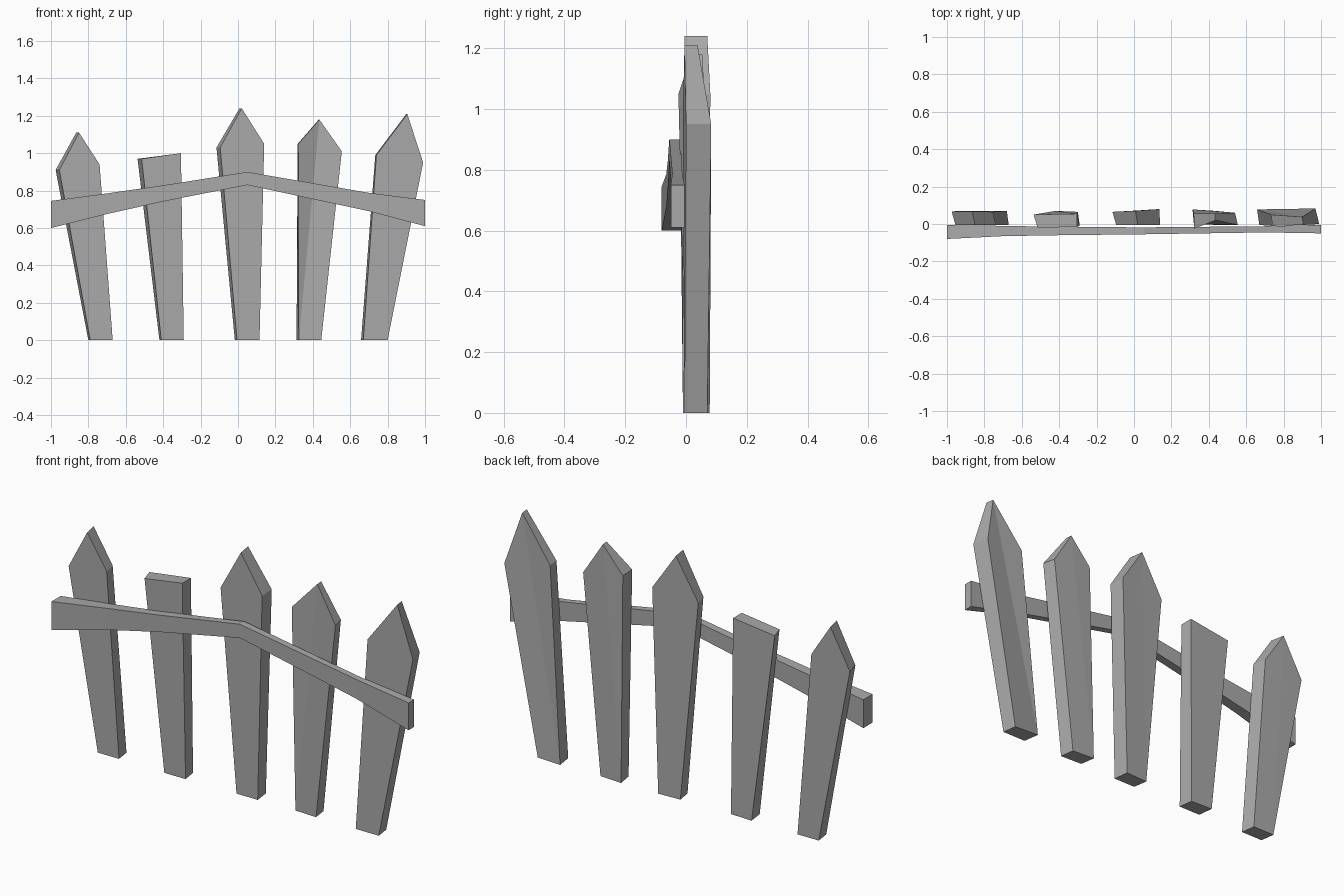
import bpy
import bmesh

cube = bpy.data.objects.get("Cube")
if cube:
    bpy.data.objects.remove(cube, do_unlink=True)

# One plain weathered grey for the whole fence
grey = bpy.data.materials.new("weathered_grey")
grey.use_nodes = True
colour = (0.4, 0.4, 0.4, 1.0)
grey.diffuse_color = colour
grey.node_tree.nodes["Principled BSDF"].inputs["Base Color"].default_value = colour


def finish(name, bm):
    """Turn a bmesh into a flat shaded grey object."""
    bmesh.ops.recalc_face_normals(bm, faces=bm.faces)
    mesh = bpy.data.meshes.new(name)
    bm.to_mesh(mesh)
    bm.free()
    mesh.materials.append(grey)
    obj = bpy.data.objects.new(name, mesh)
    bpy.context.collection.objects.link(obj)
    return obj


def picket(name, outline, front, back, shift):
    """Crooked board: outline runs bottom left, bottom right, up and round.
    front and back hold each corner's depth, shift each back corner's x offset."""
    bm = bmesh.new()
    near = [bm.verts.new((x, y, z)) for (x, z), y in zip(outline, front)]
    far = [bm.verts.new((x + s, y, z))
           for (x, z), y, s in zip(outline, back, shift)]
    count = len(outline)
    for ring in (near, far):
        bm.faces.new(ring[:4])
        if count == 5:  # pointed board, creased from the tip to the foot
            bm.faces.new((ring[0], ring[3], ring[4]))
    for i in range(count):
        j = (i + 1) % count
        bm.faces.new((near[i], near[j], far[j], far[i]))
    return finish(name, bm)


def rail(name, stations):
    """Square-cut beam swept through (x, bottom, top, front, back) stations."""
    bm = bmesh.new()
    rings = [[bm.verts.new((x, y, z)) for y, z in
              ((front, low), (back, low), (back, high), (front, high))]
             for x, low, high, front, back in stations]
    for a, b in zip(rings, rings[1:]):
        for i in range(4):
            j = (i + 1) % 4
            bm.faces.new((a[i], a[j], b[j], b[i]))
    bm.faces.new(rings[0])
    bm.faces.new(rings[-1])
    return finish(name, bm)


# Pickets, from the model's right to its left
picket("picket_far_right",
       outline=[(-0.79, 0), (-0.67, 0), (-0.74, 0.94), (-0.85, 1.11), (-0.955, 0.91)],
       front=[-0.005] * 5,
       back=[0.07, 0.07, 0.065, 0.068, 0.068],
       shift=[-0.01, -0.01, -0.015, -0.015, -0.02])

picket("broken_picket",
       outline=[(-0.41, 0), (-0.29, 0), (-0.305, 1.0), (-0.515, 0.97)],
       front=[-0.01, -0.01, -0.015, -0.02],
       back=[0.07, 0.065, 0.055, 0.05],
       shift=[-0.01, -0.01, 0, -0.022])

picket("picket_middle",
       outline=[(-0.005, 0), (0.115, 0), (0.14, 1.05), (0.02, 1.24), (-0.095, 1.03)],
       front=[-0.005] * 5,
       back=[0.07, 0.075, 0.08, 0.07, 0.065],
       shift=[-0.012, -0.01, -0.005, -0.012, -0.02])

picket("twisted_picket",
       outline=[(0.325, 0), (0.445, 0), (0.555, 1.01), (0.435, 1.18), (0.322, 1.05)],
       front=[0, -0.005, -0.005, 0.02, -0.025],
       back=[0.078, 0.07, 0.06, 0.055, 0.055],
       shift=[-0.012, -0.01, -0.015, -0.003, -0.003])

picket("picket_far_left",
       outline=[(0.67, 0), (0.80, 0), (0.99, 0.95), (0.905, 1.21), (0.74, 0.99)],
       front=[-0.005, -0.005, 0, -0.005, -0.01],
       back=[0.078, 0.07, 0.083, 0.038, 0.05],
       shift=[-0.012, -0.01, -0.02, -0.005, -0.006])

# Sagging cross rail nailed across the front
rail("cross_rail", [
    (-1.0, 0.60, 0.745, -0.08, -0.005),
    (-0.7, 0.675, 0.785, -0.065, -0.01),
    (-0.4, 0.742, 0.828, -0.06, -0.015),
    (0.05, 0.83, 0.90, -0.055, -0.018),
    (0.7, 0.69, 0.788, -0.045, -0.012),
    (1.0, 0.61, 0.75, -0.05, -0.005),
])
